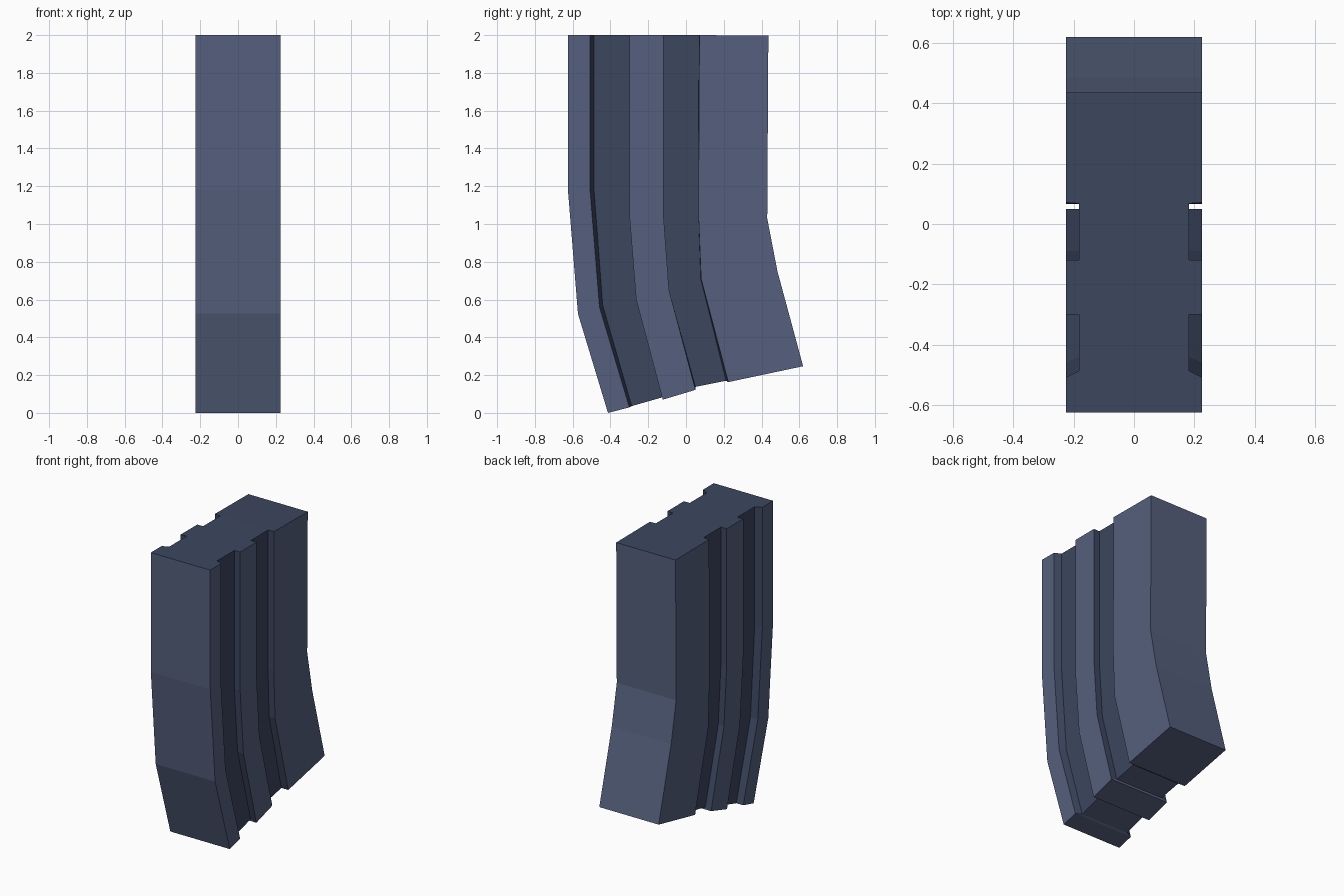
import bpy, bmesh

if "Cube" in bpy.data.objects:
    bpy.data.objects.remove(bpy.data.objects["Cube"])

W, G = 0.226, 0.182   # half width at outer skin and at groove floor

# Vertical columns from front to back: half width, then (y, z) from top to bottom
columns = [
    (W, [(-0.625, 2), (-0.625, 1.18), (-0.572, 0.525), (-0.413, 0.0)]),
    (W, [(-0.508, 2), (-0.508, 1.18), (-0.458, 0.56), (-0.300, 0.029)]),
    (G, [(-0.486, 2), (-0.486, 1.17), (-0.441, 0.57), (-0.287, 0.036)]),
    (G, [(-0.300, 2), (-0.300, 1.05), (-0.264, 0.60), (-0.123, 0.083)]),
    (W, [(-0.300, 2), (-0.300, 1.05), (-0.264, 0.60), (-0.123, 0.070)]),
    (W, [(-0.120, 2), (-0.120, 1.06), (-0.090, 0.65), (0.050, 0.122)]),
    (G, [(-0.120, 2), (-0.120, 1.06), (-0.090, 0.65), (0.050, 0.138)]),
    (G, [(0.068, 2), (0.066, 1.05), (0.078, 0.71), (0.212, 0.170)]),
    (W, [(0.071, 2), (0.066, 1.05), (0.080, 0.71), (0.224, 0.163)]),
    (W, [(0.436, 1.997), (0.430, 1.03), (0.484, 0.75), (0.620, 0.247)]),
]


def material(name, rgb):
    m = bpy.data.materials.new(name)
    m.diffuse_color = (*rgb, 1)
    m.use_nodes = True
    m.node_tree.nodes["Principled BSDF"].inputs["Base Color"].default_value = m.diffuse_color
    return m


bm = bmesh.new()
left, right = [[[bm.verts.new((s * x, y, z)) for y, z in pts] for x, pts in columns]
               for s in (-1, 1)]


def quad(verts, mat=0):
    bm.faces.new(verts).material_index = mat


# Side skins with two dark grooves each, plus top and bottom strips
for i in range(len(columns) - 1):
    groove = int(min(columns[i][0], columns[i + 1][0]) == G)
    for side in (left, right):
        a, b = side[i], side[i + 1]
        for k in range(3):
            quad((a[k], b[k], b[k + 1], a[k + 1]), groove)
    for k, mat in ((0, 1), (3, 0)):
        quad((left[i][k], right[i][k], right[i + 1][k], left[i + 1][k]), mat)

# Front and back skins
for i in (0, -1):
    for k in range(3):
        quad((left[i][k], right[i][k], right[i][k + 1], left[i][k + 1]))

bmesh.ops.recalc_face_normals(bm, faces=bm.faces)
mesh = bpy.data.meshes.new("curved_case")
bm.to_mesh(mesh)
bm.free()
mesh.materials.append(material("slate_blue", (0.091, 0.117, 0.205)))
mesh.materials.append(material("dark_slate_blue", (0.045, 0.061, 0.114)))
case = bpy.data.objects.new("curved_case", mesh)
bpy.context.collection.objects.link(case)
